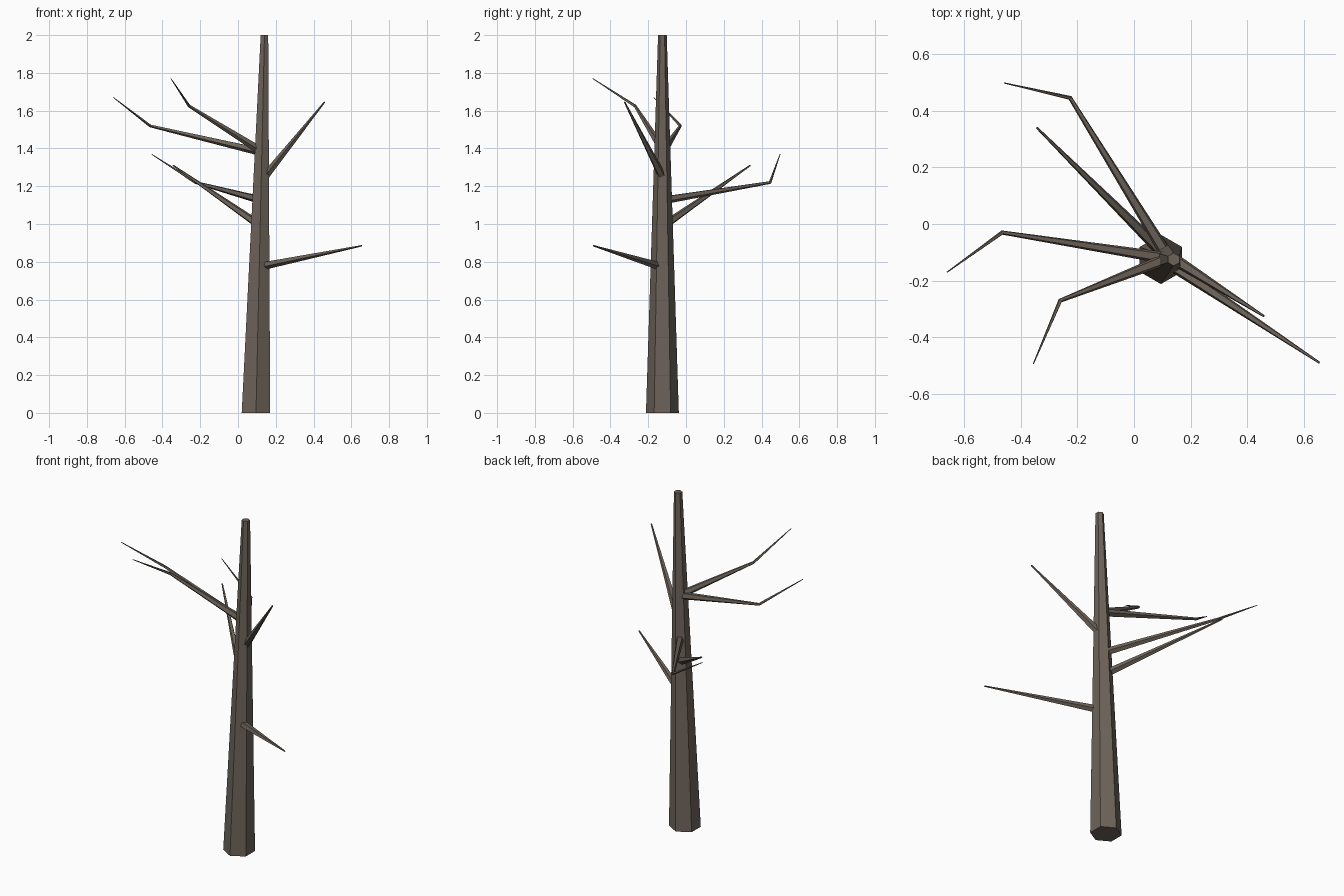
import bpy, bmesh, math
from mathutils import Vector

cube = bpy.data.objects.get("Cube")
if cube:
    bpy.data.objects.remove(cube, do_unlink=True)

bark = bpy.data.materials.new("grey_brown_bark")
bark.use_nodes = True
color = (0.155, 0.127, 0.102, 1)
bark.diffuse_color = color
bark.node_tree.nodes["Principled BSDF"].inputs["Base Color"].default_value = color


def limb(name, path, radii, sides, flat_rings=False):
    """Tapered, flat-shaded tube through the path points."""
    pts = [Vector(p) for p in path]
    bm = bmesh.new()
    rings = []
    for i, (p, r) in enumerate(zip(pts, radii)):
        before = (p - pts[i - 1]).normalized() if i else Vector()
        after = (pts[i + 1] - p).normalized() if i + 1 < len(pts) else Vector()
        axis = Vector((0, 0, 1)) if flat_rings else (before + after).normalized()
        side = Vector((1, 0, 0)) if flat_rings else axis.cross((0, 0, 1)).normalized()
        up = axis.cross(side)
        ring = []
        for k in range(sides):
            a = math.tau * k / sides + math.pi / 2
            ring.append(bm.verts.new(p + r * (math.cos(a) * side + math.sin(a) * up)))
        rings.append(ring)
    for low, high in zip(rings, rings[1:]):
        for k in range(sides):
            n = (k + 1) % sides
            bm.faces.new((low[k], low[n], high[n], high[k]))
    bm.faces.new(rings[0][::-1])
    bm.faces.new(rings[-1])
    bmesh.ops.recalc_face_normals(bm, faces=bm.faces)
    mesh = bpy.data.meshes.new(name)
    bm.to_mesh(mesh)
    bm.free()
    mesh.materials.append(bark)
    obj = bpy.data.objects.new(name, mesh)
    bpy.context.collection.objects.link(obj)


# Leaning six-sided trunk
limb("trunk", [(0.095, -0.125, 0), (0.14, -0.125, 2)], [0.087, 0.023], 6, True)

# Straight and bent branches, from the trunk outwards
branches = {
    "low_left_branch": [(0.14, -0.15, 0.78), (0.655, -0.49, 0.885)],
    "upper_left_branch": [(0.15, -0.13, 1.26), (0.458, -0.325, 1.645)],
    "back_branch": [(0.09, -0.09, 1.01), (-0.343, 0.34, 1.31)],
    "bent_back_branch": [(0.11, -0.1, 1.13), (-0.225, 0.445, 1.22), (-0.458, 0.498, 1.37)],
    "bent_right_branch": [(0.11, -0.12, 1.385), (-0.465, -0.03, 1.52), (-0.66, -0.17, 1.67)],
    "bent_front_branch": [(0.11, -0.125, 1.395), (-0.26, -0.27, 1.625), (-0.355, -0.493, 1.77)],
}
for name, path in branches.items():
    limb(name, path, [0.022, 0.004] if len(path) == 2 else [0.022, 0.008, 0.002], 5)
